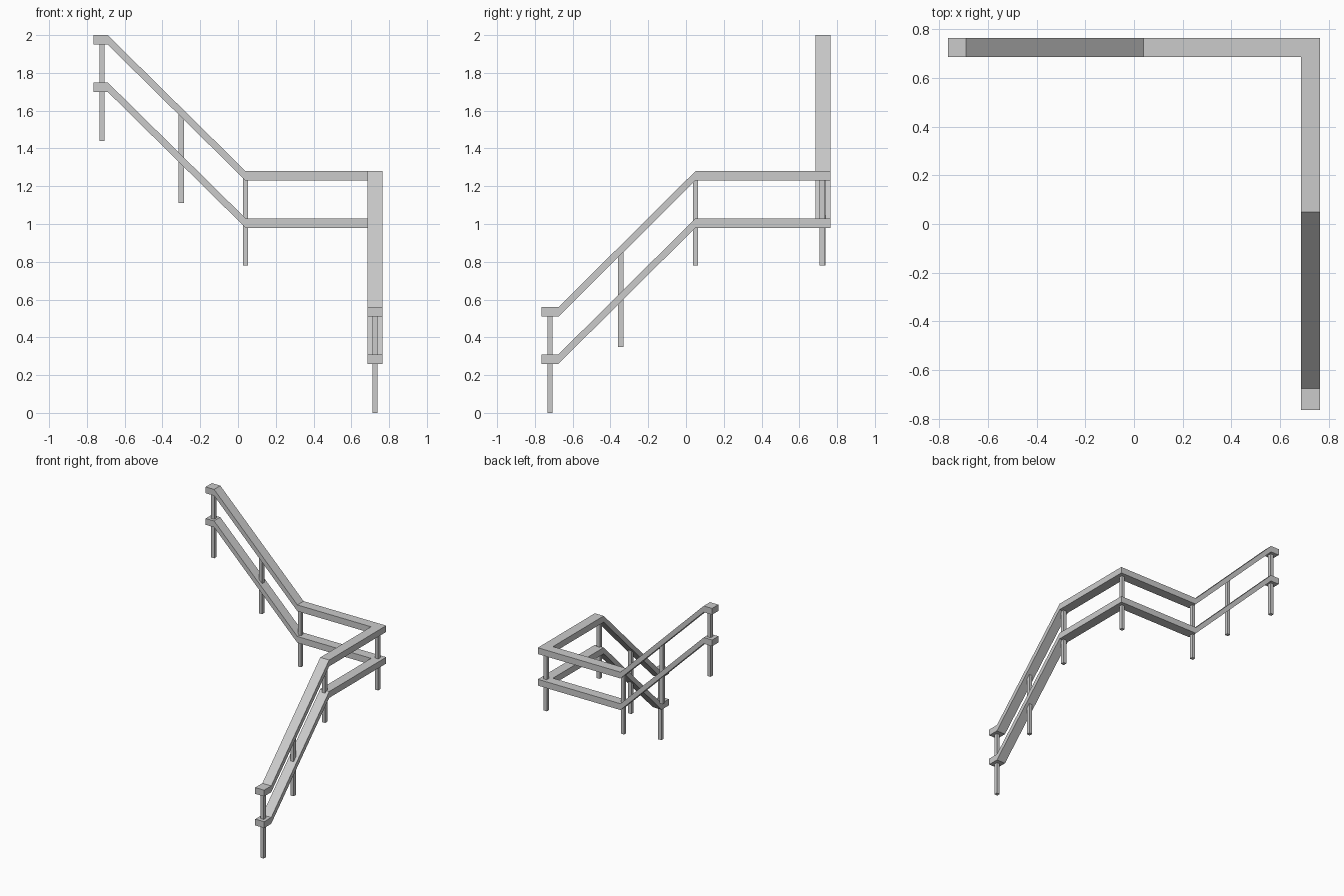
import bpy
import bmesh
from mathutils import Vector

if "Cube" in bpy.data.objects:
    bpy.data.objects.remove(bpy.data.objects["Cube"], do_unlink=True)

# Single grey paint
grey = bpy.data.materials.new("rail_grey")
grey.use_nodes = True
colour = (0.6, 0.6, 0.6, 1)
grey.diffuse_color = colour
grey.node_tree.nodes["Principled BSDF"].inputs["Base Color"].default_value = colour

CORNER = 0.725      # centre line of both rail runs
HALF = 0.039        # half width of a rail
THICK = 0.05        # vertical thickness of a rail
DROP = 0.25         # distance from top rail to lower rail
POST = 0.014        # half width of a post
END = CORNER + HALF

# Centre path of the rail's top face, from the low end to the high end
PATH = [(CORNER, -END, 0.56), (CORNER, -0.675, 0.56), (CORNER, 0.05, 1.28),
        (CORNER, CORNER, 1.28),
        (0.04, CORNER, 1.28), (-0.69, CORNER, 2.0), (-END, CORNER, 2.0)]


def finish(name, bm):
    bmesh.ops.recalc_face_normals(bm, faces=bm.faces)
    mesh = bpy.data.meshes.new(name)
    bm.to_mesh(mesh)
    bm.free()
    mesh.materials.append(grey)
    bpy.context.collection.objects.link(bpy.data.objects.new(name, mesh))


def rail(name, drop):
    """Sweep an upright rectangular section along the path, mitred at the corner."""
    bm = bmesh.new()
    rings = []
    for i, p in enumerate(PATH):
        # the first leg is offset along x, the last along y, the corner along both
        side = Vector((HALF if i <= 3 else 0, HALF if i >= 3 else 0, 0))
        top = Vector(p) - Vector((0, 0, drop))
        low = top - Vector((0, 0, THICK))
        rings.append([bm.verts.new(v) for v in
                      (top - side, top + side, low + side, low - side)])
    for a, b in zip(rings, rings[1:]):
        for k in range(4):
            n = (k + 1) % 4
            bm.faces.new((a[k], a[n], b[n], b[k]))
    bm.faces.new(rings[0])
    bm.faces.new(rings[-1])
    finish(name, bm)


def post(name, x, y, bottom, top):
    bm = bmesh.new()
    bmesh.ops.create_cube(bm, size=1)
    bmesh.ops.scale(bm, vec=(2 * POST, 2 * POST, top - bottom), verts=bm.verts)
    bmesh.ops.translate(bm, vec=(x, y, (top + bottom) / 2), verts=bm.verts)
    finish(name, bm)


rail("top_rail", 0)
rail("lower_rail", DROP)

# Posts end inside the top rail
post("lower_end_post", CORNER, -0.72, 0, 0.52)
post("lower_middle_post", CORNER, -0.345, 0.35, 0.855)
post("lower_landing_post", CORNER, 0.05, 0.78, 1.24)
post("corner_post", 0.72, 0.72, 0.78, 1.24)
post("upper_landing_post", 0.04, CORNER, 0.78, 1.24)
post("upper_middle_post", -0.3, CORNER, 1.11, 1.58)
post("upper_end_post", -0.72, CORNER, 1.44, 1.96)
